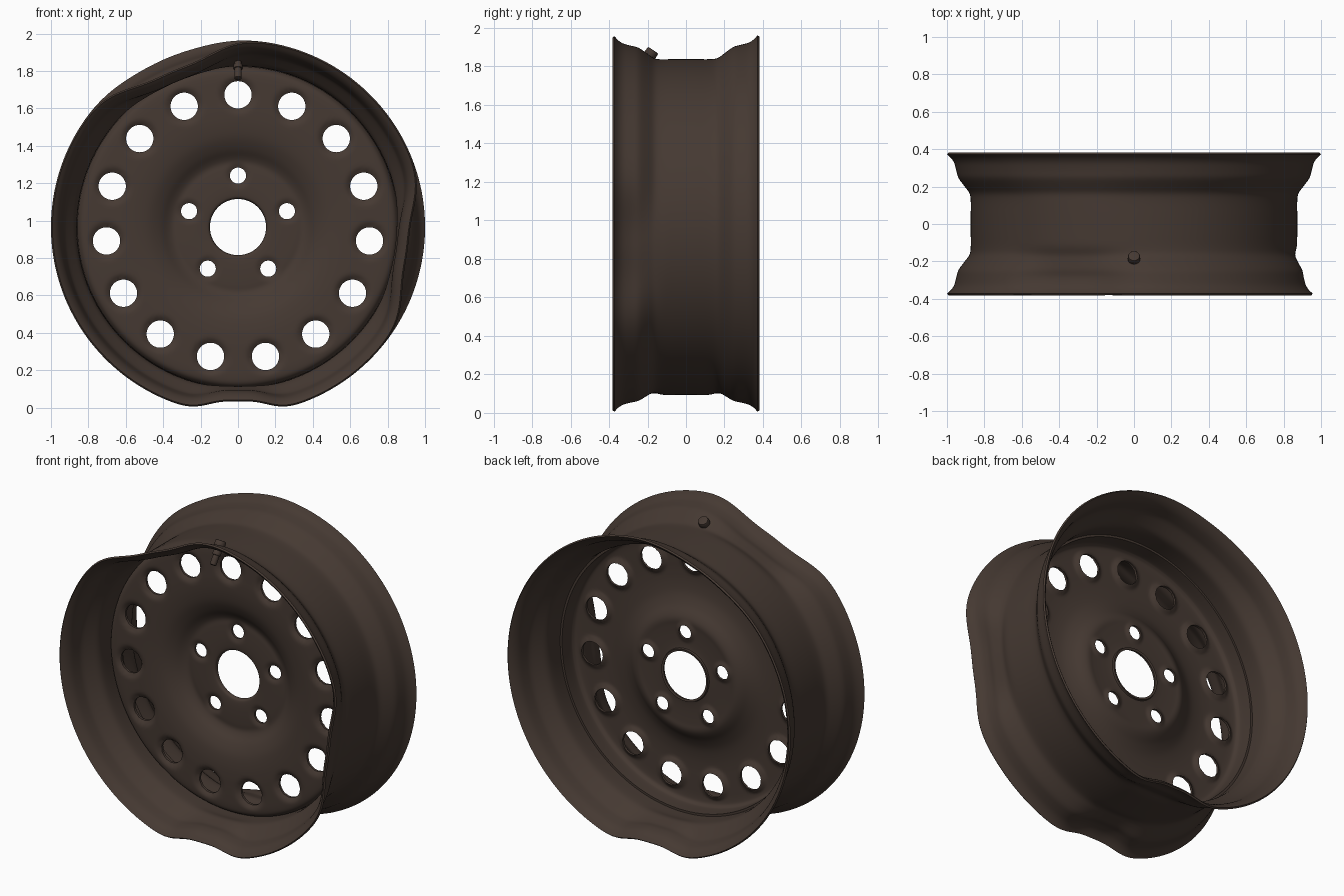
import bpy, bmesh, math
from mathutils import Vector, Matrix

if "Cube" in bpy.data.objects:
    bpy.data.objects.remove(bpy.data.objects["Cube"])

CZ = 0.965          # axle height
SEG = 240

mat = bpy.data.materials.new("dark_brown_steel")
mat.diffuse_color = (0.06, 0.041, 0.032, 1)
mat.use_nodes = True
mat.node_tree.nodes["Principled BSDF"].inputs["Base Color"].default_value = mat.diffuse_color

# dents in the rim: angle, half width (rad), front depth, back depth
DENTS = [(-90, 0.20, 0.068, 0.068), (113, 0.33, 0.095, 0.02), (-8, 0.32, 0.085, 0.0)]


def smooth(points, steps):
    """Catmull-Rom curve through profile points."""
    p = [Vector(q) for q in points]
    p = [2 * p[0] - p[1]] + p + [2 * p[-1] - p[-2]]
    out = []
    for i in range(1, len(p) - 2):
        a, b, c, d = p[i - 1:i + 3]
        for k in range(steps):
            t = k / steps
            out.append(0.5 * (2 * b + (c - a) * t + (2 * a - 5 * b + 4 * c - d) * t * t
                              + (3 * b - a - 3 * c + d) * t ** 3))
    return out + [p[-2]]


def revolve(name, profile, warp):
    """Spin (radius, y) profile about the axle; warp adjusts each (r, y, angle)."""
    bm = bmesh.new()
    rings = []
    for r0, y0 in profile:
        ring = []
        for j in range(SEG):
            a = 2 * math.pi * j / SEG
            r, y = warp(r0, y0, a)
            ring.append(bm.verts.new((r * math.cos(a), y, CZ + r * math.sin(a))))
        rings.append(ring)
    for p, q in zip(rings, rings[1:]):
        for j in range(SEG):
            k = (j + 1) % SEG
            bm.faces.new((p[j], q[j], q[k], p[k]))
    return make_object(name, bm)


def make_object(name, bm):
    me = bpy.data.meshes.new(name)
    bm.to_mesh(me)
    bm.free()
    me.materials.append(mat)
    ob = bpy.data.objects.new(name, me)
    bpy.context.collection.objects.link(ob)
    return ob


def activate(ob):
    bpy.ops.object.select_all(action='DESELECT')
    ob.select_set(True)
    bpy.context.view_layer.objects.active = ob


def apply_mod(ob, kind, **settings):
    activate(ob)
    m = ob.modifiers.new(kind.title(), kind)
    for k, v in settings.items():
        setattr(m, k, v)
    bpy.ops.object.modifier_apply(modifier=m.name)


def shade(ob, angle=35):
    activate(ob)
    bpy.ops.object.shade_smooth_by_angle(angle=math.radians(angle))


# rim barrel with dented lips
def dent(r, y, a):
    t = min(max((abs(y) - 0.1) / 0.2, 0), 1)
    w = t * t * (3 - 2 * t)
    for deg, width, front, back in DENTS:
        d = abs((a - math.radians(deg) + math.pi) % (2 * math.pi) - math.pi)
        r -= w * (front if y < 0 else back) * math.exp(-(d / width) ** 3)
    return r, y


half = [(1.0, 0.372), (0.978, 0.352), (0.961, 0.325), (0.95, 0.285), (0.938, 0.245),
        (0.905, 0.2), (0.88, 0.165), (0.873, 0.125), (0.873, 0.05)]
rim_profile = [(r, -y) for r, y in half] + [(r, y) for r, y in reversed(half)]
rim = revolve("rim_barrel", smooth(rim_profile, 3), dent)
apply_mod(rim, 'SOLIDIFY', thickness=0.012, offset=-1)
shade(rim)

# holes in the disc: (x, z, radius)
holes = []
for count, dist, rad in ((15, 0.707, 0.073), (5, 0.275, 0.043)):
    for i in range(count):
        a = math.pi / 2 + 2 * math.pi * i / count
        holes.append((dist * math.cos(a), dist * math.sin(a), rad))


# wheel disc, pressed in slightly around every hole
def press(r, y, a):
    x, z = r * math.cos(a), r * math.sin(a)
    for hx, hz, rad in holes:
        d = (math.hypot(x - hx, z - hz) - rad) / 0.035
        if d < 1:
            d = max(d, 0)
            y += 0.28 * rad * (1 - d) ** 2
    return r, y


disc_profile = [(0.150, 0.012), (0.153, 0.0), (0.162, -0.010), (0.2, -0.014), (0.26, -0.014),
                (0.31, -0.012), (0.345, -0.010), (0.375, -0.022), (0.42, -0.052), (0.48, -0.078),
                (0.55, -0.09), (0.62, -0.093), (0.67, -0.092), (0.71, -0.091), (0.75, -0.09),
                (0.80, -0.088), (0.832, -0.082), (0.85, -0.066), (0.859, -0.04), (0.861, 0.04)]
disc = revolve("wheel_disc", smooth(disc_profile, 4), press)
apply_mod(disc, 'SOLIDIFY', thickness=0.014, offset=-1)

# cut ventilation and bolt holes
bm = bmesh.new()
for x, z, rad in holes:
    bmesh.ops.create_cone(bm, cap_ends=True, segments=48, radius1=rad, radius2=rad, depth=0.6,
                          matrix=Matrix.Translation((x, 0, CZ + z)) @ Matrix.Rotation(math.pi / 2, 4, 'X'))
cutter = make_object("hole_cutter", bm)
cutter.hide_render = True
apply_mod(disc, 'BOOLEAN', operation='DIFFERENCE', object=cutter, solver='EXACT')
bpy.data.objects.remove(cutter)
shade(disc)

# tyre valve through the front bead slope
axis = Vector((0, -0.55, -0.83)).normalized()
turn = axis.to_track_quat('Z', 'Y').to_matrix().to_4x4()
bm = bmesh.new()
for start, length, rad in ((0, 0.035, 0.034), (0.03, 0.12, 0.02), (0.06, 0.03, 0.026)):
    pos = Vector((0, -0.17, 1.885)) + axis * (start + length / 2)
    bmesh.ops.create_cone(bm, cap_ends=True, segments=24, radius1=rad * 0.92, radius2=rad,
                          depth=length, matrix=Matrix.Translation(pos) @ turn)
valve = make_object("valve_stem", bm)
apply_mod(valve, 'BEVEL', width=0.005, segments=2)
shade(valve)
